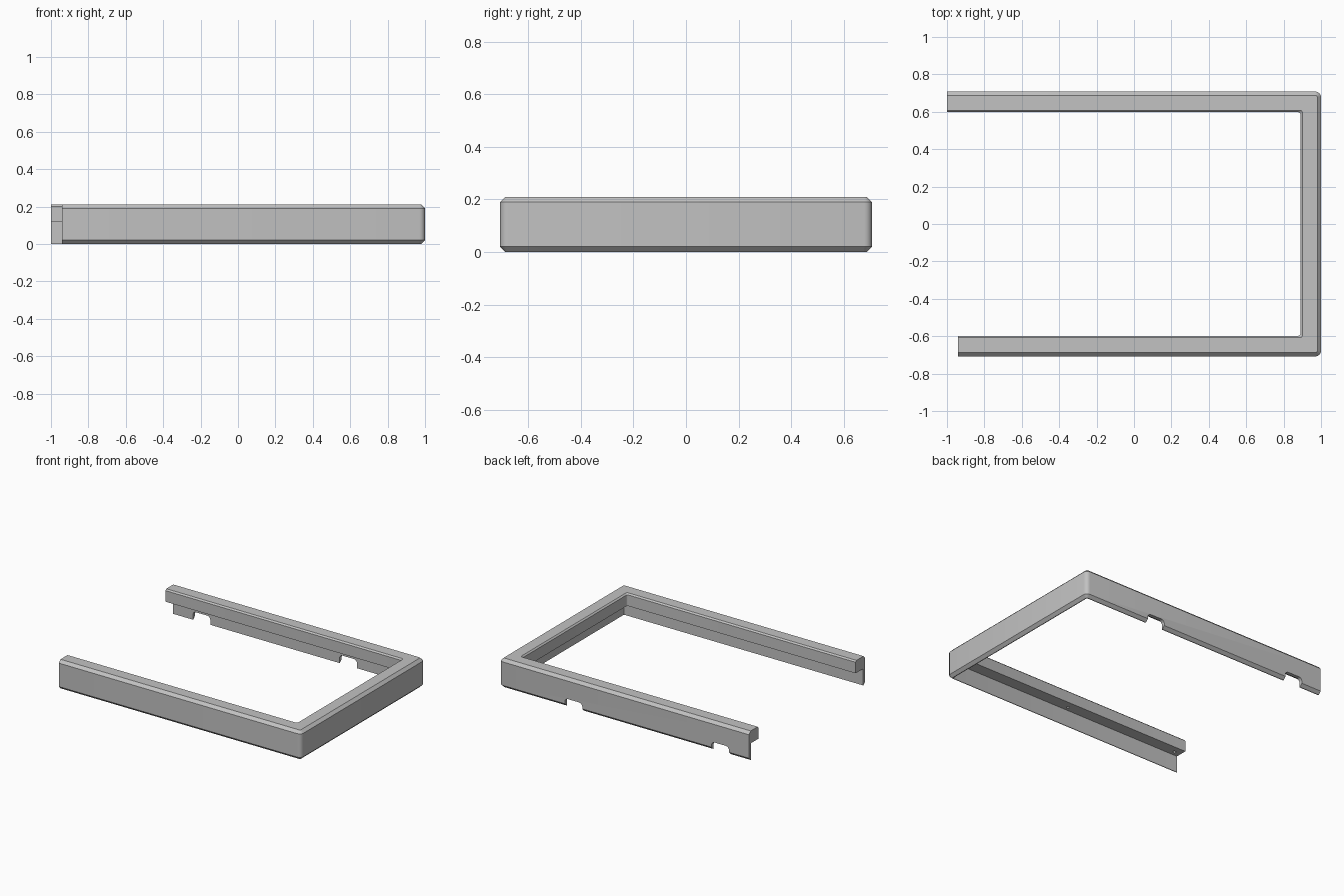
import bpy, bmesh
from math import sin, cos, pi
from mathutils import Matrix

cube = bpy.data.objects.get("Cube")
if cube:
    bpy.data.objects.remove(cube, do_unlink=True)

grey = bpy.data.materials.new("light grey")
grey.use_nodes = True
grey.diffuse_color = (0.54, 0.54, 0.54, 1)
grey.node_tree.nodes["Principled BSDF"].inputs["Base Color"].default_value = grey.diffuse_color

HALF_Y = 0.708
RADIUS = 0.03
STEPS = 4


def make_object(name, bm):
    bmesh.ops.remove_doubles(bm, verts=bm.verts, dist=1e-5)
    bmesh.ops.recalc_face_normals(bm, faces=bm.faces)
    mesh = bpy.data.meshes.new(name)
    bm.to_mesh(mesh)
    bm.free()
    mesh.materials.append(grey)
    obj = bpy.data.objects.new(name, mesh)
    bpy.context.collection.objects.link(obj)
    return obj


def path_at(inset):
    """U-shaped path, offset inward from the outer outline, with rounded corners."""
    r = 0.012 if inset > 0.09 else max(RADIUS - inset, 0)
    cx, cy = 1 - inset - r, HALF_Y - inset - r
    turns = [pi / 2 * i / STEPS for i in range(STEPS + 1)]
    back = [(cx + r * sin(a), cy + r * cos(a)) for a in turns]
    front = [(x, -y) for x, y in reversed(back)]
    return [(-1, HALF_Y - inset)] + back + front + [(-0.94, inset - HALF_Y)]


# Frame: L-shaped section (inset, height) swept along the U path
section = [(0, 0.02), (0, 0.19), (0.02, 0.21), (0.1, 0.21), (0.11, 0.2),
           (0.11, 0.12), (0.025, 0.12), (0.025, 0), (0.02, 0)]
bm = bmesh.new()
rails = [[bm.verts.new((x, y, z)) for x, y in path_at(d)] for d, z in section]
for k, rail in enumerate(rails):
    after = rails[(k + 1) % len(rails)]
    for i in range(len(rail) - 1):
        bm.faces.new((rail[i], rail[i + 1], after[i + 1], after[i]))
bm.faces.new([rail[0] for rail in rails])
bm.faces.new([rail[-1] for rail in rails])
frame = make_object("frame", bm)


def cut(bm):
    cutter = make_object("cutter", bm)
    cutter.hide_render = True
    mod = frame.modifiers.new("cut", "BOOLEAN")
    mod.operation = "DIFFERENCE"
    mod.solver = "EXACT"
    mod.object = cutter
    bpy.context.view_layer.objects.active = frame
    bpy.ops.object.modifier_apply(modifier=mod.name)
    bpy.data.objects.remove(cutter, do_unlink=True)


# Cable notches with rounded tops in the back wall
for x in (-0.77, 0.405):
    half, top, r = 0.07, 0.06, 0.025
    right = [(half, -0.05)] + [(half - r + r * cos(a), top - r + r * sin(a))
                               for a in (pi / 2 * i / STEPS for i in range(STEPS + 1))]
    outline = right + [(-px, pz) for px, pz in reversed(right)]
    bm = bmesh.new()
    face = bm.faces.new([bm.verts.new((x + px, 0.66, pz)) for px, pz in outline])
    sides = bmesh.ops.extrude_face_region(bm, geom=[face], use_keep_orig=True)
    moved = [v for v in sides["geom"] if isinstance(v, bmesh.types.BMVert)]
    bmesh.ops.translate(bm, verts=moved, vec=(0, 0.1, 0))
    cut(bm)

# Screw holes in the underside of the front rail
for x in (-0.89, 0.017):
    bm = bmesh.new()
    bmesh.ops.create_cone(bm, cap_ends=True, segments=12, radius1=0.011, radius2=0.011,
                          depth=0.08, matrix=Matrix.Translation((x, -0.65, 0.12)))
    cut(bm)

# Smooth the rounded corners, keep the bevels crisp
bpy.ops.object.select_all(action="DESELECT")
frame.select_set(True)
bpy.context.view_layer.objects.active = frame
bpy.ops.object.shade_smooth_by_angle(angle=pi / 6)
